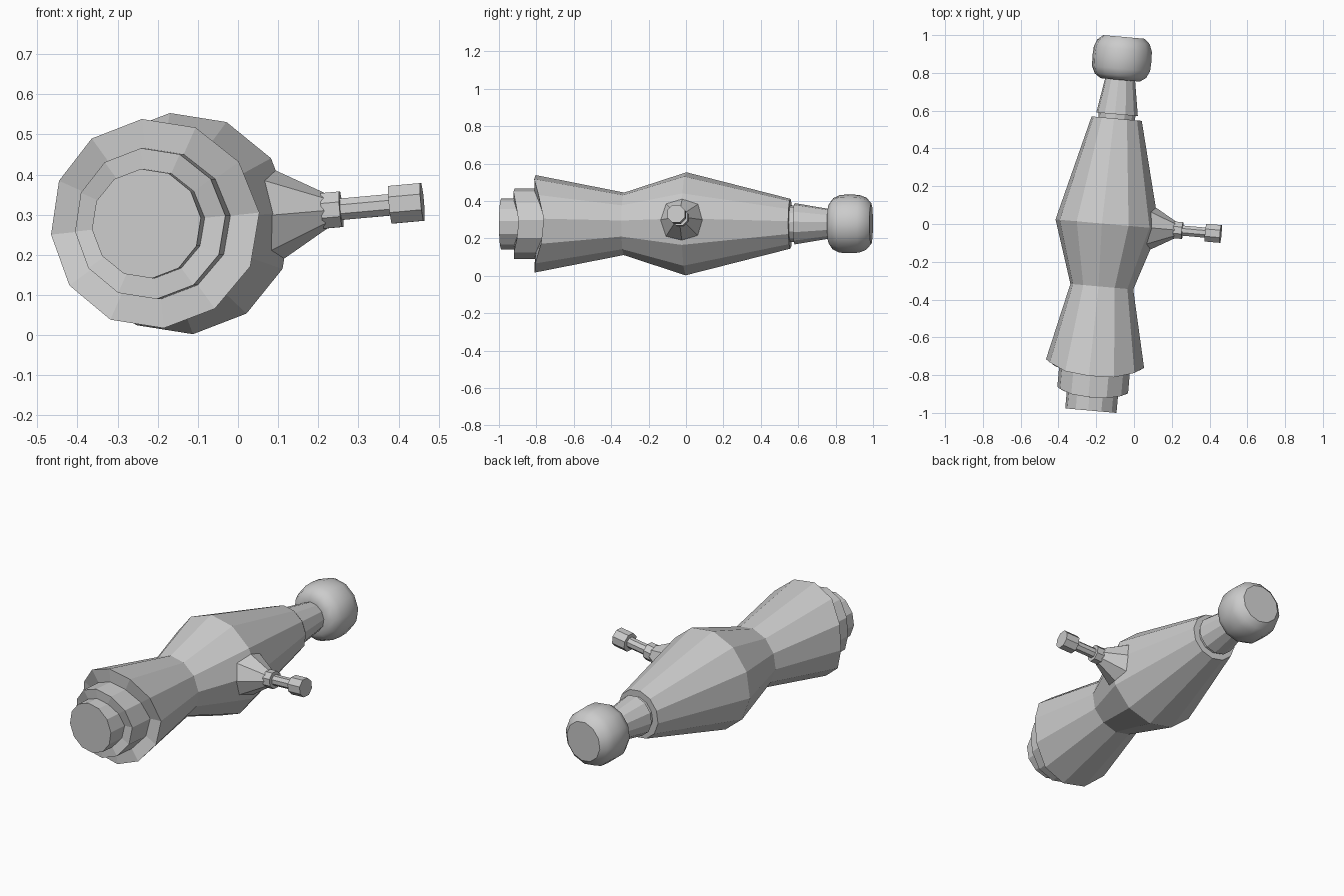
import bpy, bmesh
from math import cos, sin, tau, radians
from mathutils import Vector

if "Cube" in bpy.data.objects:
    bpy.data.objects.remove(bpy.data.objects["Cube"])

PIVOT = Vector((-0.141, 0.0, 0.278))
BODY_DIR = Vector((0.088, 0.996, 0.0))
BRANCH_DIR = Vector((1.0, -0.088, 0.09))


def lathe(name, profile, direction, sides, phase, smooth=False):
    """Capped solid turned about an axis through PIVOT.
    Profile points: (distance along axis, radius[, saddle lift at the sides])."""
    bm = bmesh.new()
    rings = []
    for s, r, *lift in profile:
        k = lift[0] if lift else 0.0
        ring = []
        for i in range(sides):
            a = radians(phase) + tau * i / sides
            ring.append(bm.verts.new((r * cos(a), s + k * abs(cos(a)) ** 3, r * sin(a))))
        rings.append(ring)
    for lo, hi in zip(rings, rings[1:]):
        for i in range(sides):
            j = (i + 1) % sides
            bm.faces.new((lo[i], lo[j], hi[j], hi[i]))
    bm.faces.new(rings[0])
    bm.faces.new(rings[-1])
    bmesh.ops.recalc_face_normals(bm, faces=bm.faces)
    mesh = bpy.data.meshes.new(name)
    bm.to_mesh(mesh)
    bm.free()
    obj = bpy.data.objects.new(name, mesh)
    bpy.context.collection.objects.link(obj)
    obj.location = PIVOT
    obj.rotation_mode = 'QUATERNION'
    obj.rotation_quaternion = direction.to_track_quat('Y', 'Z')
    if smooth:
        bpy.ops.object.select_all(action='DESELECT')
        obj.select_set(True)
        bpy.context.view_layer.objects.active = obj
        bpy.ops.object.shade_smooth_by_angle(angle=radians(40))
    return obj


# Main body: stepped base with curved rims, waist, bulge and taper
lathe("body", [
    (-0.992, 0.137),
    (-0.922, 0.137, 0.04),
    (-0.922, 0.189, 0.04),
    (-0.810, 0.189, 0.07),
    (-0.810, 0.262, 0.07),
    (-0.333, 0.168),
    (0.0, 0.277),
    (0.560, 0.134),
], BODY_DIR, 12, 6)

# Neck: thin groove, then a tapered collar
lathe("neck", [
    (0.540, 0.098), (0.583, 0.098), (0.583, 0.111), (0.780, 0.078),
], BODY_DIR, 12, 6)

# Rounded knob on the end
lathe("knob", [
    (0.766, 0.07), (0.766, 0.105), (0.788, 0.137), (0.825, 0.155),
    (0.880, 0.158), (0.930, 0.155), (0.968, 0.140), (0.994, 0.110),
], BODY_DIR, 12, 6, smooth=True)

# Side branch: cone, collar, rod and tip
lathe("branch_cone", [(0.213, 0.130), (0.362, 0.045)], BRANCH_DIR, 8, 0)
lathe("branch_rod", [
    (0.355, 0.048), (0.401, 0.048), (0.401, 0.029), (0.525, 0.029),
    (0.525, 0.051), (0.605, 0.051),
], BRANCH_DIR, 8, 22.5)
